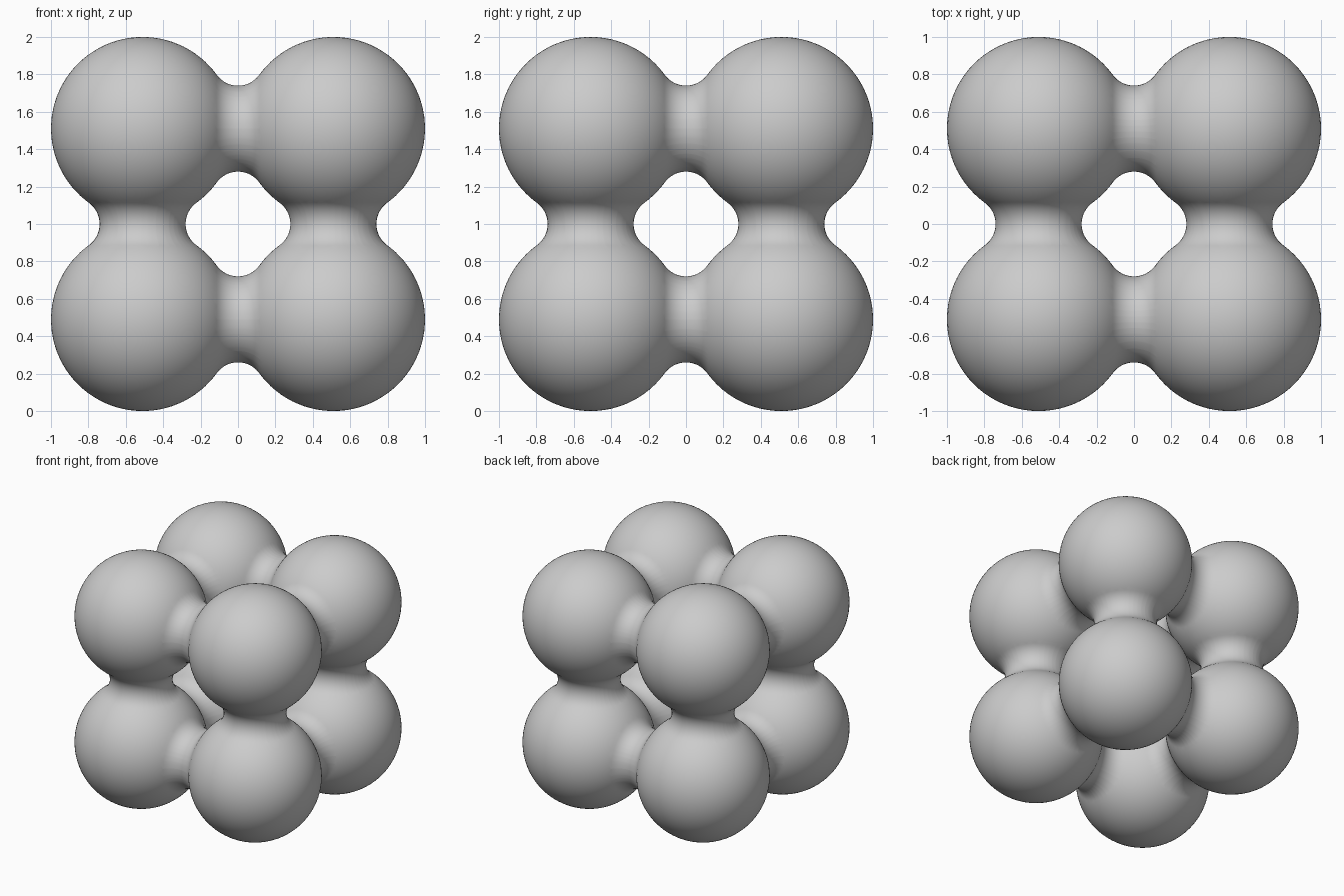
import bpy, bmesh, math
from mathutils import Vector

if "Cube" in bpy.data.objects:
    bpy.data.objects.remove(bpy.data.objects["Cube"])

C, R = 0.51, 0.49            # ball centre offset and radius
NECK = 0.23                  # thinnest neck radius
# fillet radius tangent to both neighbouring balls
F = (C * C + NECK * NECK - R * R) / (2 * (R - NECK))
T = C * F / (R + F)          # plane where the fillet meets the ball
STEPS = 10

bm = bmesh.new()

# one ball
bmesh.ops.create_icosphere(bm, subdivisions=5, radius=R)
bmesh.ops.translate(bm, verts=bm.verts, vec=(C, C, C))


def fillet_radius(x):
    return NECK + F - math.sqrt(max(F * F - x * x, 0))


# cut off the three inner caps and grow a half neck from each opening
for axis in range(3):
    n = Vector((0, 0, 0))
    n[axis] = 1
    bmesh.ops.bisect_plane(bm, geom=bm.verts[:] + bm.edges[:] + bm.faces[:],
                           dist=1e-5, plane_co=n * T, plane_no=n, clear_inner=True)
    ring = [e for e in bm.edges if e.is_boundary
            and all(abs(v.co[axis] - T) < 1e-3 for v in e.verts)]
    a0 = math.asin(T / F)
    for i in range(1, STEPS + 1):
        x = F * math.sin(a0 * (1 - i / STEPS))
        new = bmesh.ops.extrude_edge_only(bm, edges=ring)["geom"]
        ring = [g for g in new if isinstance(g, bmesh.types.BMEdge)]
        mid = Vector((C, C, C))
        mid[axis] = x
        for v in [g for g in new if isinstance(g, bmesh.types.BMVert)]:
            v.co[axis] = x
            v.co = mid + (v.co - mid).normalized() * fillet_radius(x)

bmesh.ops.recalc_face_normals(bm, faces=bm.faces)
for f in bm.faces:
    f.smooth = True

me = bpy.data.meshes.new("joined_balls")
bm.to_mesh(me)
bm.free()
obj = bpy.data.objects.new("joined_balls", me)
bpy.context.collection.objects.link(obj)
obj.location.z = 1

# mirror into all eight corners
mod = obj.modifiers.new("mirror", 'MIRROR')
mod.use_axis = (True, True, True)
mod.use_clip = True
mod.merge_threshold = 0.0005
